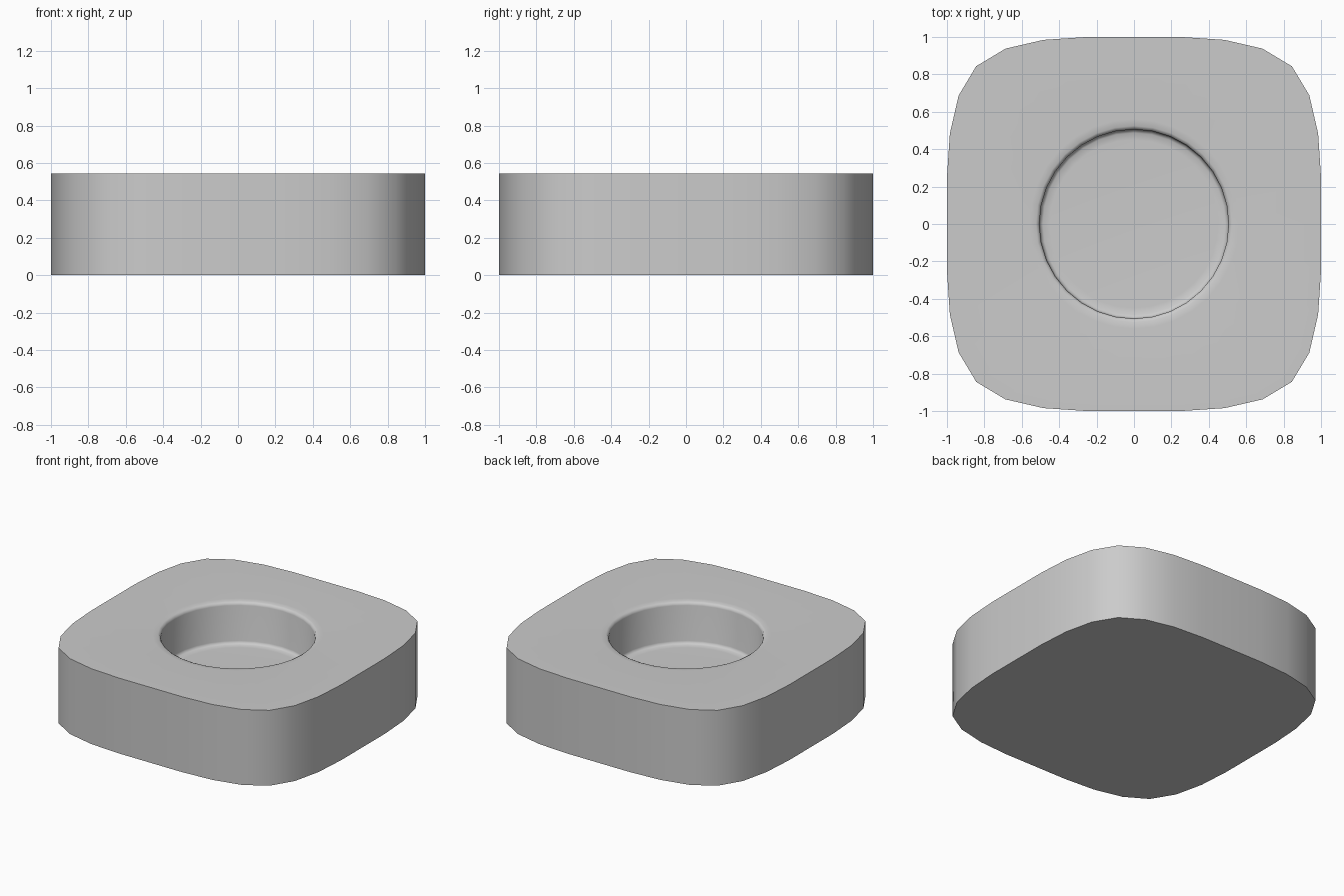
import bpy, bmesh, math

if "Cube" in bpy.data.objects:
    bpy.data.objects.remove(bpy.data.objects["Cube"])

H = 0.545
N = 32


def smooth_closed(pts):
    # One step of cubic curve subdivision on a closed outline
    out = []
    n = len(pts)
    for i in range(n):
        a, b, c = pts[i - 1], pts[i], pts[(i + 1) % n]
        out.append(tuple((a[k] + 6 * b[k] + c[k]) / 8 for k in (0, 1)))
        out.append(tuple((b[k] + c[k]) / 2 for k in (0, 1)))
    return out


# Rounded-square outline, starting at +x
outline = [(1, 0), (1, 1), (0, 1), (-1, 1), (-1, 0), (-1, -1), (0, -1), (1, -1)]
for _ in range(2):
    outline = smooth_closed(outline)

bm = bmesh.new()


def ring(pts, z):
    return [bm.verts.new((x, y, z)) for x, y in pts]


def circle(r):
    return [(r * math.cos(math.tau * i / N), r * math.sin(math.tau * i / N)) for i in range(N)]


# Outer wall, top face, softened rim, recess wall and floor
rings = [ring(outline, 0), ring(outline, H)]
recess = [(0.56, H), (0.525, H - 0.002), (0.511, H - 0.009), (0.506, H - 0.025),
          (0.505, 0.265), (0.50, 0.251), (0.487, 0.244), (0.45, 0.242)]
rings += [ring(circle(r), z) for r, z in recess]
for a, b in zip(rings, rings[1:]):
    for i in range(N):
        j = (i + 1) % N
        bm.faces.new((a[i], a[j], b[j], b[i]))
bm.faces.new(rings[-1])
bm.faces.new(rings[0][::-1])
bmesh.ops.recalc_face_normals(bm, faces=bm.faces)

mesh = bpy.data.meshes.new("recessed_block")
bm.to_mesh(mesh)
bm.free()
block = bpy.data.objects.new("recessed_block", mesh)
bpy.context.collection.objects.link(block)

# Smooth shading with crisp outer edges
bpy.context.view_layer.objects.active = block
block.select_set(True)
bpy.ops.object.shade_smooth_by_angle(angle=math.radians(50))
